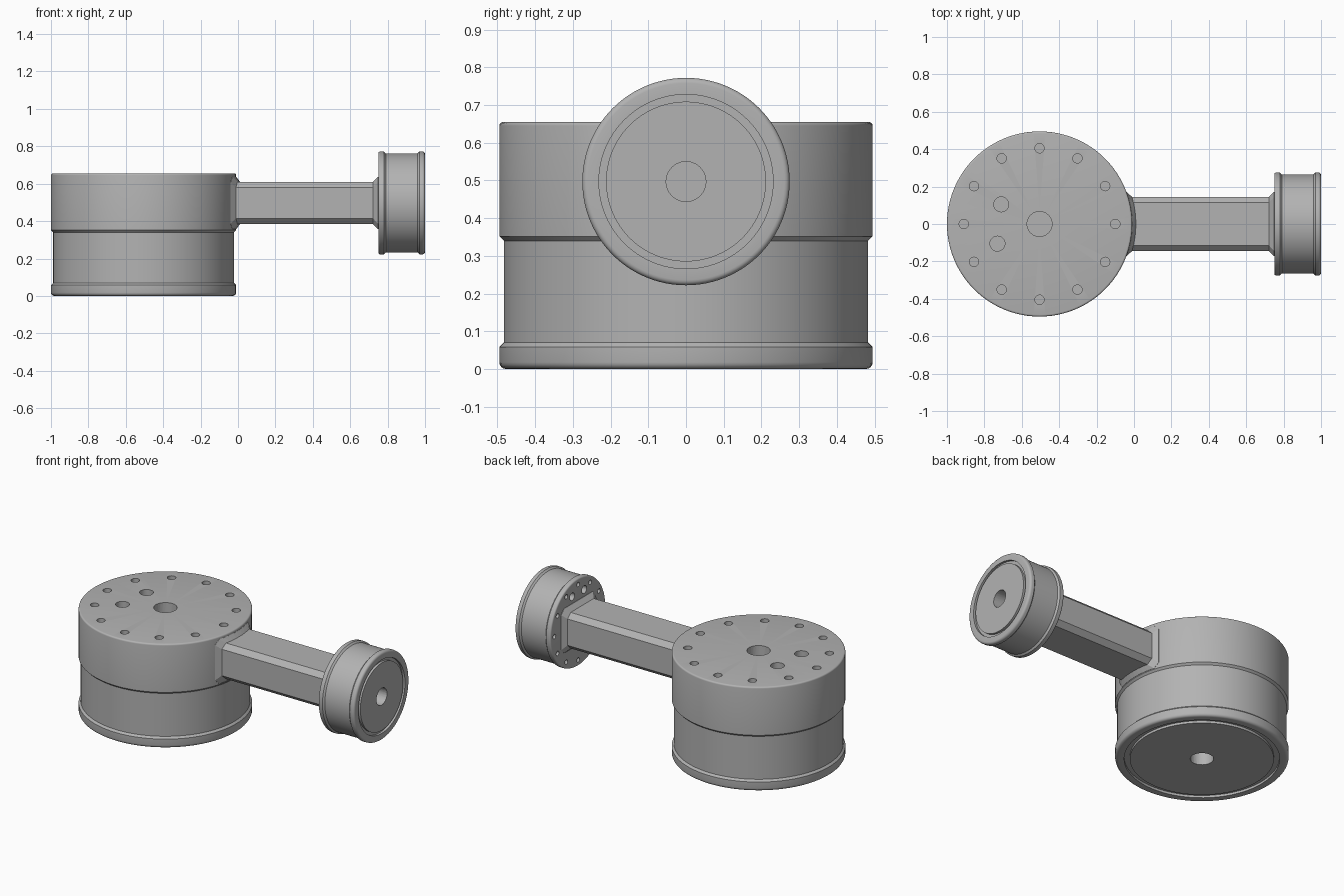
import bpy, bmesh, math
from mathutils import Matrix, Vector

if "Cube" in bpy.data.objects:
    bpy.data.objects.remove(bpy.data.objects["Cube"], do_unlink=True)

metal = bpy.data.materials.new("satin grey metal")
metal.use_nodes = True
grey = (0.45, 0.45, 0.45, 1)
metal.diffuse_color = grey
metal.node_tree.nodes["Principled BSDF"].inputs["Base Color"].default_value = grey


def make_object(name, bm, matrix=None):
    bmesh.ops.remove_doubles(bm, verts=bm.verts, dist=1e-5)
    bmesh.ops.recalc_face_normals(bm, faces=bm.faces)
    mesh = bpy.data.meshes.new(name)
    bm.to_mesh(mesh)
    bm.free()
    obj = bpy.data.objects.new(name, mesh)
    bpy.context.collection.objects.link(obj)
    if matrix:
        obj.matrix_world = matrix
    mesh.materials.append(metal)
    return obj


def smooth(obj):
    bpy.ops.object.select_all(action='DESELECT')
    obj.select_set(True)
    bpy.context.view_layer.objects.active = obj
    bpy.ops.object.shade_smooth_by_angle(angle=math.radians(25))


def corner(r, h, size, start):
    """Quarter-round outer corner around (r, h), starting at an angle in degrees."""
    angles = [math.radians(start + 22.5 * i) for i in range(5)]
    return [(r + size * math.cos(a), h + size * math.sin(a)) for a in angles]


def lathe(name, profile, matrix):
    bm = bmesh.new()
    verts = [bm.verts.new((r, 0, h)) for r, h in profile]
    edges = [bm.edges.new(pair) for pair in zip(verts, verts[1:])]
    bmesh.ops.spin(bm, geom=verts + edges, cent=(0, 0, 0), axis=(0, 0, 1),
                   angle=math.tau, steps=96, use_merge=True)
    return make_object(name, bm, matrix)


def drill(obj, holes):
    """Cut blind round holes given as (x, y, height, radius, depth)."""
    bm = bmesh.new()
    for x, y, h, radius, depth in holes:
        bmesh.ops.create_cone(bm, cap_ends=True, segments=24, radius1=radius,
                              radius2=radius, depth=depth * 2,
                              matrix=Matrix.Translation((x, y, h)))
    cutter = make_object(obj.name + "_cutter", bm, obj.matrix_world.copy())
    cutter.hide_render = True
    cut = obj.modifiers.new("holes", 'BOOLEAN')
    cut.operation = 'DIFFERENCE'
    cut.solver = 'EXACT'
    cut.object = cutter
    bpy.context.view_layer.objects.active = obj
    bpy.ops.object.modifier_apply(modifier=cut.name)
    bpy.data.objects.remove(cutter, do_unlink=True)


def joint(name, matrix, radius, waist, height, lip, collar, groove, fillet,
          bolt_ring, bolt, centre, ports):
    """Round housing: end cap with groove, lip, waist, collar and bolt face."""
    inner, outer = groove
    step = radius - waist
    profile = [(0, 0), (inner, 0), (inner, 0.015), (outer, 0.015), (outer, 0)]
    profile += corner(radius - fillet, fillet, fillet, -90)
    profile += [(radius, lip), (waist, lip + step),
                (waist, collar - step), (radius, collar)]
    profile += corner(radius - 0.01, height - 0.01, 0.01, 0)
    profile += [(0, height)]
    obj = lathe(name, profile, matrix)
    holes = [(0, 0, h, centre, 0.08) for h in (0, height)]
    for i in range(12):
        a = math.tau * i / 12
        holes.append((bolt_ring * math.cos(a), bolt_ring * math.sin(a), height, bolt, 0.05))
    holes += [(x, y, height, r, 0.05) for x, y, r in ports]
    drill(obj, holes)
    smooth(obj)


# Housings
DRUM_X, DRUM_R, ARM_Z = -0.505, 0.495, 0.497
joint("base_housing", Matrix.Translation((DRUM_X, 0, 0)), DRUM_R, 0.483, 0.655,
      0.058, 0.352, (0.41, 0.443), 0.018, 0.405, 0.025, 0.067,
      [(-0.205, 0.105, 0.04), (-0.225, -0.105, 0.04)])
joint("end_housing",
      Matrix.Translation((1, 0, ARM_Z)) @ Matrix.Rotation(-math.pi / 2, 4, 'Y'),
      0.275, 0.265, 0.25, 0.03, 0.22, (0.212, 0.231), 0.014, 0.237, 0.014, 0.053,
      [(0.183, 0.06, 0.024), (0.183, -0.06, 0.024)])


# Arm
def section(grow):
    """Chamfered rectangle, finely divided across its width."""
    half_y, half_z, cut = 0.145 + grow, 0.113 + grow, 0.03
    flat = [(-1 + i / 4) * (half_y - cut) for i in range(9)]
    top = [(y, half_z) for y in flat]
    side = [(half_y, half_z - cut), (half_y, cut - half_z)]
    return top + side + [(-y, -z) for y, z in top + side]


def straight_ring(x, grow):
    return [Vector((x, y, ARM_Z + z)) for y, z in section(grow)]


def saddle_ring(radius, grow):
    return [Vector((DRUM_X + math.sqrt(radius ** 2 - y ** 2), y, ARM_Z + z))
            for y, z in section(grow)]


bm = bmesh.new()
rings = [saddle_ring(DRUM_R - 0.02, 0.027), saddle_ring(DRUM_R + 0.001, 0.027),
         saddle_ring(DRUM_R + 0.02, 0), straight_ring(0.722, 0),
         straight_ring(0.748, 0.027), straight_ring(0.755, 0.027)]
loops = [[bm.verts.new(p) for p in ring] for ring in rings]
for a, b in zip(loops, loops[1:]):
    for i in range(len(a)):
        j = (i + 1) % len(a)
        bm.faces.new((a[i], a[j], b[j], b[i]))
bm.faces.new(loops[0])
bm.faces.new(loops[-1])
make_object("connecting_arm", bm)
